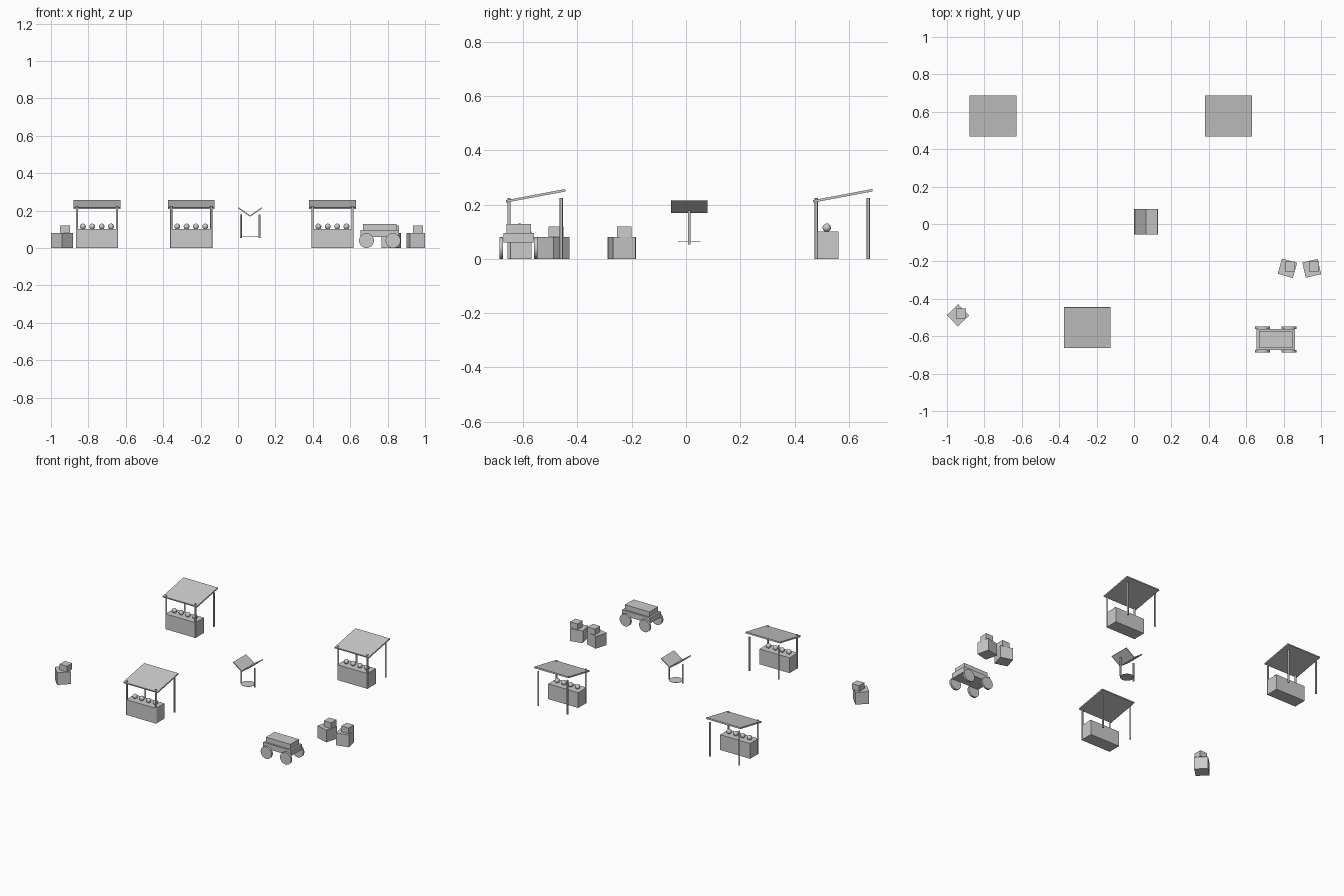
import bpy
from math import radians, sin, cos

if "Cube" in bpy.data.objects:
    bpy.data.objects.remove(bpy.data.objects["Cube"])


def box(name, centre, size, rot=(0, 0, 0)):
    bpy.ops.mesh.primitive_cube_add(size=1, location=centre, rotation=rot)
    ob = bpy.context.object
    ob.name = name
    ob.scale = size
    return ob


def cylinder(name, centre, radius, depth, sides, rot=(0, 0, 0)):
    bpy.ops.mesh.primitive_cylinder_add(vertices=sides, radius=radius, depth=depth,
                                        location=centre, rotation=rot)
    ob = bpy.context.object
    ob.name = name
    bpy.ops.object.shade_smooth_by_angle(angle=radians(50))
    return ob


def stall(x, y):
    # counter, goods, posts and sloping roof
    box("stall_counter", (x, y - 0.059, 0.0505), (0.22, 0.088, 0.101))
    for i in range(4):
        bpy.ops.mesh.primitive_uv_sphere_add(segments=16, ring_count=10, radius=0.0155,
                                             location=(x - 0.075 + 0.05 * i, y - 0.059, 0.115))
        bpy.context.object.name = "stall_fruit"
        bpy.ops.object.shade_smooth()
    for sx in (-1, 1):
        for py in (-0.098, 0.094):
            cylinder("stall_post", (x + sx * 0.107, y + py, 0.1125), 0.0058, 0.225, 10)
    box("stall_roof", (x, y, 0.2325), (0.251, 0.2225, 0.009), (0.185, 0, 0))


def crate_stack(x, y, angle, top_x, top_y):
    # large turned crate with a small straight one on top
    box("large_crate", (x, y, 0.0405), (0.084, 0.084, 0.081), (0, 0, radians(angle)))
    box("small_crate", (top_x, top_y, 0.1), (0.054, 0.054, 0.039))


for sx, sy in ((-0.754, 0.578), (0.505, 0.578), (-0.25, -0.554)):
    stall(sx, sy)

crate_stack(-0.941, -0.488, 44, -0.925, -0.479)
crate_stack(0.82, -0.237, -16, 0.834, -0.228)
crate_stack(0.95, -0.237, 13, 0.962, -0.228)

# well: water disc, two posts and a V-shaped roof
wx, wy = 0.065, 0.012
cylinder("well_water", (wx, wy, 0.063), 0.041, 0.002, 24)
for s in (-1, 1):
    cylinder("well_post", (wx + s * 0.05, wy, 0.116), 0.0055, 0.125, 10)
    box("well_roof_panel", (wx + s * 0.0315, wy, 0.193), (0.076, 0.135, 0.006),
        (0, -s * radians(35), 0))

# cart: bed, load and four wheels
cx, cy = 0.758, -0.617
box("cart_bed", (cx, cy, 0.078), (0.205, 0.112, 0.036))
box("cart_load", (cx, cy, 0.1125), (0.18, 0.09, 0.033))
for sx in (-1, 1):
    for sy in (-1, 1):
        cylinder("cart_wheel", (cx + sx * 0.071, cy + sy * 0.0635, 0.04), 0.04, 0.0135, 24,
                 (radians(90), 0, 0))
